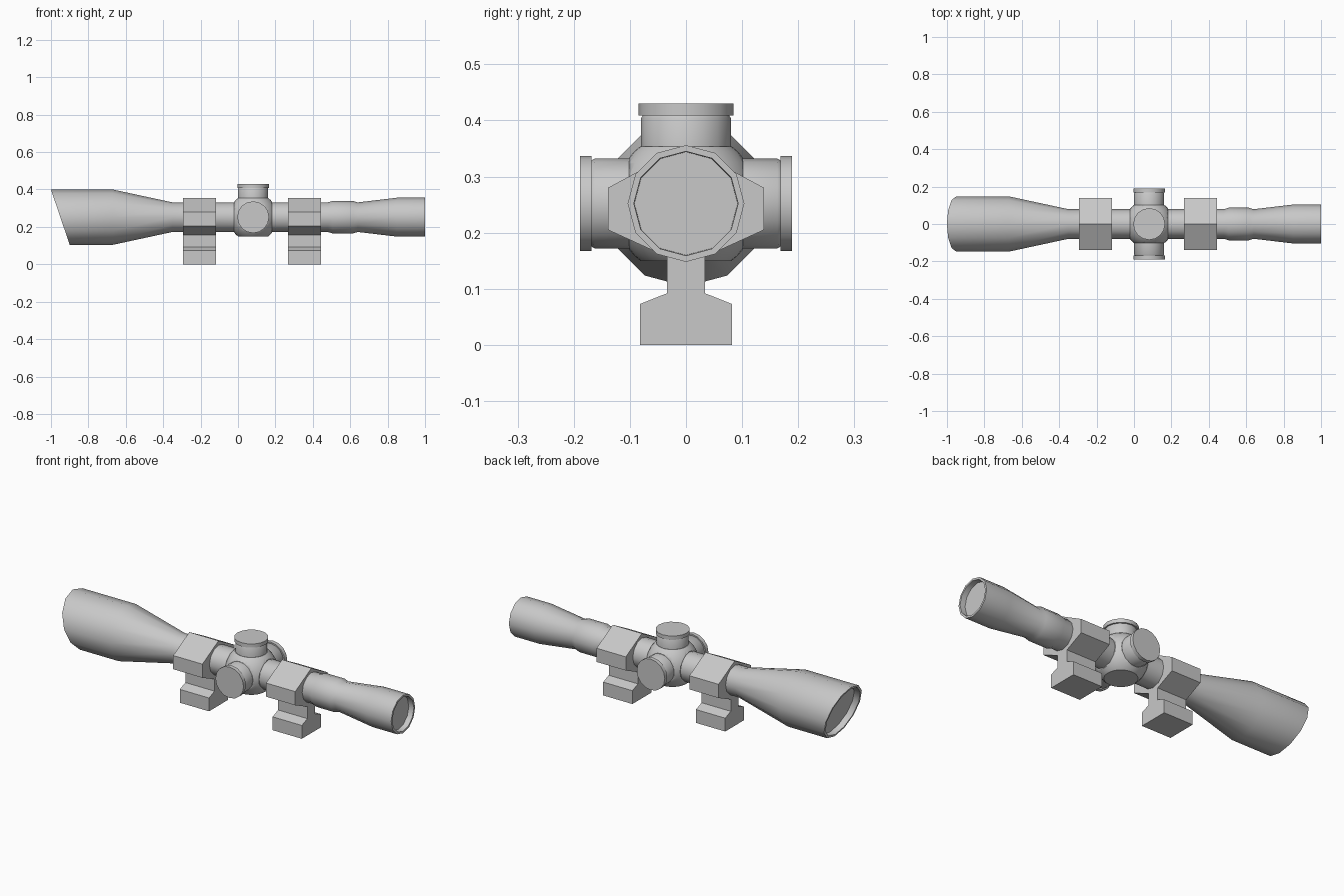
import bpy, bmesh, math
from mathutils import Matrix, Vector

cube = bpy.data.objects.get("Cube")
if cube:
    bpy.data.objects.remove(cube, do_unlink=True)

AXIS_Z = 0.252      # height of the optical axis
TURRET_X = 0.081    # centre of the turret body

grey = bpy.data.materials.new("plain grey")
grey.use_nodes = True
grey.diffuse_color = (0.58, 0.58, 0.58, 1)
grey.node_tree.nodes["Principled BSDF"].inputs["Base Color"].default_value = (0.58, 0.58, 0.58, 1)


def finish(name, bm, matrix=Matrix(), smooth=True):
    bmesh.ops.recalc_face_normals(bm, faces=bm.faces)
    mesh = bpy.data.meshes.new(name)
    bm.to_mesh(mesh)
    bm.free()
    mesh.transform(matrix)
    mesh.materials.append(grey)
    obj = bpy.data.objects.new(name, mesh)
    bpy.context.collection.objects.link(obj)
    if smooth:
        bpy.ops.object.select_all(action='DESELECT')
        obj.select_set(True)
        bpy.context.view_layer.objects.active = obj
        bpy.ops.object.shade_smooth_by_angle(angle=math.radians(35))
    return obj


def turned(name, profile, sides, matrix):
    """Closed solid turned round the x axis from (x, radius, slant) points."""
    bm = bmesh.new()
    rings = []
    for x, r, slant in profile:
        ring = []
        for i in range(sides):
            a = math.tau * i / sides
            z = r * math.cos(a)
            ring.append(bm.verts.new((x - slant * z, r * math.sin(a), z)))
        rings.append(ring)
    for a, b in zip(rings, rings[1:]):
        for i in range(sides):
            j = (i + 1) % sides
            bm.faces.new((a[i], a[j], b[j], b[i]))
    bm.faces.new(rings[0])
    bm.faces.new(rings[-1])
    return finish(name, bm, matrix)


# Main tube: slanted hood, bell, straight tube, collar and eyepiece
S = 0.34
tube = [(-0.915, 0.134, S), (-0.95, 0.136, S), (-0.95, 0.148, S),
        (-0.67, 0.148, 0), (-0.35, 0.079, 0), (0.48, 0.079, 0),
        (0.505, 0.087, 0), (0.615, 0.087, 0), (0.64, 0.079, 0),
        (0.85, 0.104, 0), (1.0, 0.104, 0), (1.0, 0.093, 0), (0.97, 0.092, 0)]
turned("scope_tube", tube, 12, Matrix.Translation((0, 0, AXIS_Z)))

# Turret body: a ball cut flat on six sides
bm = bmesh.new()
bmesh.ops.create_uvsphere(bm, u_segments=32, v_segments=16, radius=0.131)
for axis in range(3):
    for sign in (-1, 1):
        n = Vector((0, 0, 0))
        n[axis] = sign
        cut = bmesh.ops.bisect_plane(
            bm, geom=bm.verts[:] + bm.edges[:] + bm.faces[:],
            plane_co=n * 0.102, plane_no=n, clear_outer=True)
        edges = [e for e in cut["geom_cut"] if isinstance(e, bmesh.types.BMEdge)]
        bmesh.ops.edgeloop_fill(bm, edges=edges)
centre = Matrix.Translation((TURRET_X, 0, AXIS_Z))
finish("turret_body", bm, centre)

# Adjustment turrets on top and both sides
for name, direction, reach in (("top_turret", (0, 0, 1), 0.178),
                               ("front_turret", (0, -1, 0), 0.189),
                               ("back_turret", (0, 1, 0), 0.189)):
    profile = [(0.09, 0.08, 0), (reach - 0.026, 0.08, 0), (reach - 0.021, 0.077, 0),
               (reach - 0.021, 0.085, 0), (reach, 0.085, 0)]
    turn = Vector((1, 0, 0)).rotation_difference(Vector(direction)).to_matrix().to_4x4()
    turned(name, profile, 16, centre @ turn)

# Mounts: six-sided clamp, narrow stem and wide foot in one section
half = [(0.082, 0), (0.082, 0.073), (0.034, 0.092), (0.034, 0.157),
        (0.139, 0.205), (0.139, 0.28)]
section = half + [(0, 0.355)] + [(-y, z) for y, z in reversed(half)]
for name, x0 in (("objective_mount", -0.295), ("eyepiece_mount", 0.267)):
    bm = bmesh.new()
    face = bm.faces.new([bm.verts.new((x0, y, z)) for y, z in section])
    out = bmesh.ops.extrude_face_region(bm, geom=[face], use_keep_orig=True)
    moved = [v for v in out["geom"] if isinstance(v, bmesh.types.BMVert)]
    bmesh.ops.translate(bm, verts=moved, vec=(0.177, 0, 0))
    finish(name, bm, smooth=False)
